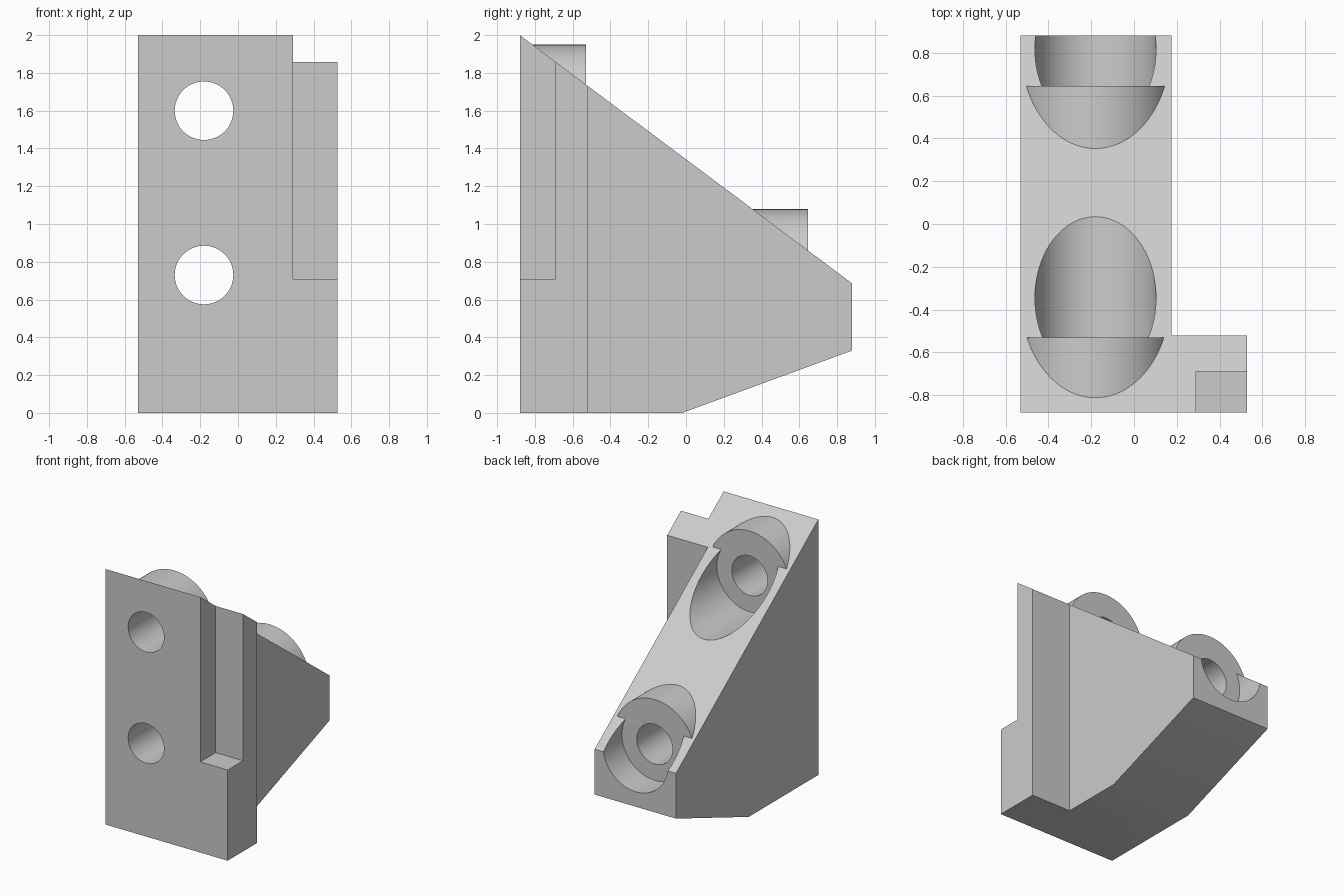
import bpy, bmesh, math
from mathutils import Matrix

cube = bpy.data.objects.get("Cube")
if cube:
    bpy.data.objects.remove(cube, do_unlink=True)

grey = bpy.data.materials.new("light_grey")
grey.use_nodes = True
grey.diffuse_color = (0.6, 0.6, 0.6, 1)
grey.node_tree.nodes["Principled BSDF"].inputs["Base Color"].default_value = (0.6, 0.6, 0.6, 1)

FRONT, BACK = -0.88, 0.88
BORE_X = -0.18
SLOPE = (2.0 - 0.685) / (BACK - FRONT)


def slope_z(y):
    return 2.0 - (y - FRONT) * SLOPE


def make_object(name, bm):
    bmesh.ops.recalc_face_normals(bm, faces=bm.faces)
    mesh = bpy.data.meshes.new(name)
    bm.to_mesh(mesh)
    bm.free()
    mesh.materials.append(grey)
    obj = bpy.data.objects.new(name, mesh)
    bpy.context.collection.objects.link(obj)
    return obj


def extrude_side(name, profile, x0, x1):
    """Extrude a (y, z) outline along x."""
    bm = bmesh.new()
    face = bm.faces.new([bm.verts.new((x0, y, z)) for y, z in profile])
    new = bmesh.ops.extrude_face_region(bm, geom=[face])["geom"]
    moved = [v for v in new if isinstance(v, bmesh.types.BMVert)]
    bmesh.ops.translate(bm, verts=moved, vec=(x1 - x0, 0, 0))
    return make_object(name, bm)


def cylinder_y(name, radius, y0, y1, z):
    """Cylinder along y, centred on the bore line."""
    bm = bmesh.new()
    place = Matrix.Translation((BORE_X, (y0 + y1) / 2, z)) @ Matrix.Rotation(math.pi / 2, 4, "X")
    bmesh.ops.create_cone(bm, cap_ends=True, segments=96, radius1=radius,
                          radius2=radius, depth=y1 - y0, matrix=place)
    return make_object(name, bm)


def combine(target, tool, operation):
    mod = target.modifiers.new(tool.name, "BOOLEAN")
    mod.operation, mod.solver, mod.object = operation, "EXACT", tool
    bpy.context.view_layer.objects.active = target
    bpy.ops.object.modifier_apply(modifier=mod.name)
    bpy.data.objects.remove(tool, do_unlink=True)


# Wedge body with sloped back and chamfered underside
bracket = extrude_side("wedge_bracket", [(FRONT, 0), (FRONT, 2), (BACK, 0.685),
                                         (BACK, 0.33), (-0.02, 0)], -0.53, 0.175)

# Side flange, following the slope, with a stepped notch at the front
flange = extrude_side("side_flange", [(FRONT, 0), (FRONT, 2), (-0.52, slope_z(-0.52)),
                                      (-0.52, 0)], 0.1, 0.527)
combine(bracket, flange, "UNION")
notch = extrude_side("flange_notch", [(-1.2, 0.71), (-1.2, 2.3), (-0.69, 2.3),
                                      (-0.69, 0.71)], 0.29, 0.8)
combine(bracket, notch, "DIFFERENCE")

# Screw seats: boss, counterbore and through hole
for level, start, seat, z in (("upper", -0.84, -0.53, 1.60), ("lower", 0.3, 0.645, 0.73)):
    combine(bracket, cylinder_y(level + "_counterbore", 0.283, seat, 1.3, z), "DIFFERENCE")
    combine(bracket, cylinder_y(level + "_boss", 0.349, start, seat, z), "UNION")
    combine(bracket, cylinder_y(level + "_hole", 0.155, -1.3, 1.3, z), "DIFFERENCE")

bpy.ops.object.select_all(action="DESELECT")
bracket.select_set(True)
bpy.context.view_layer.objects.active = bracket
bpy.ops.object.shade_smooth_by_angle(angle=math.radians(25))
